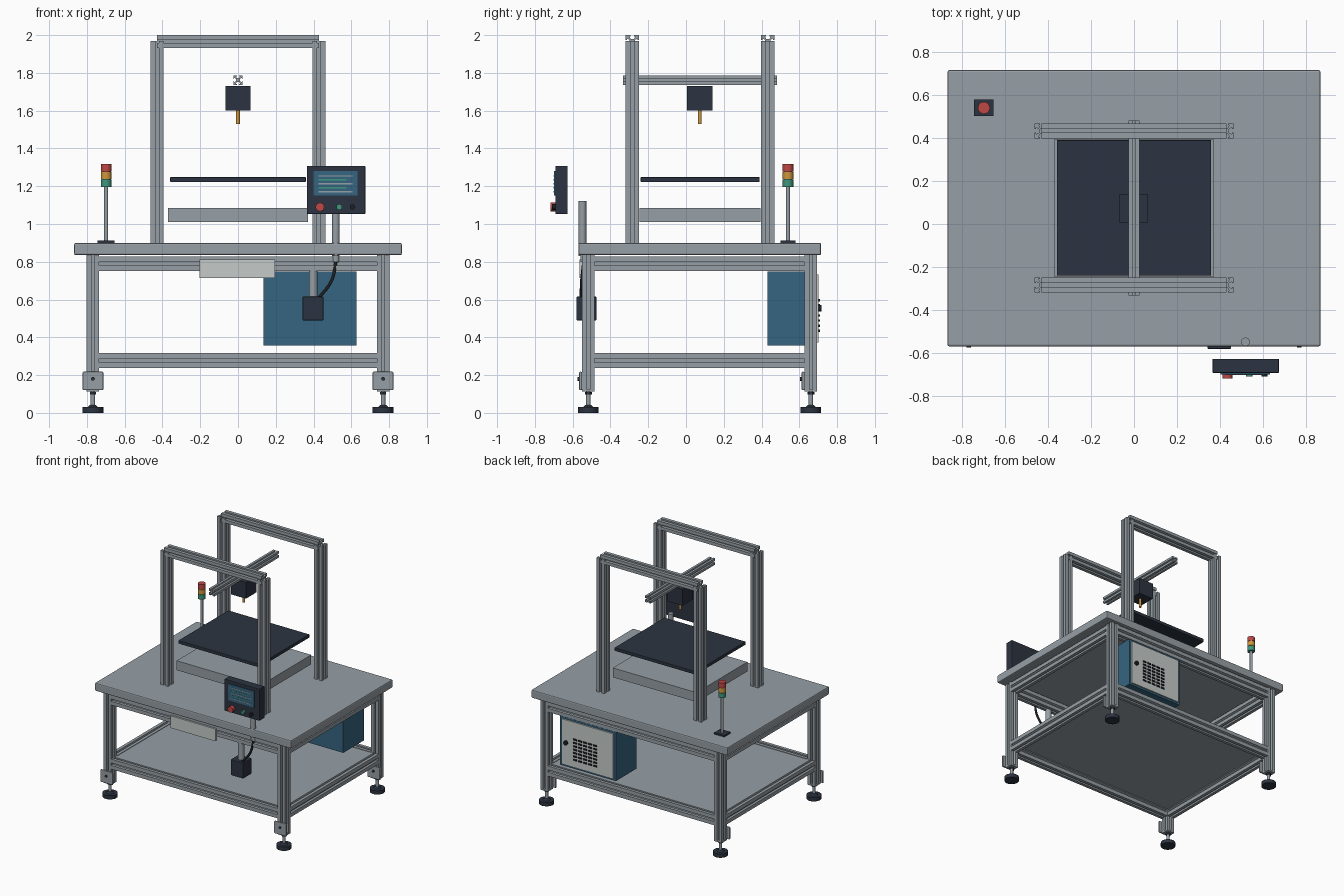
import bpy, bmesh, math
from mathutils import Vector, Matrix

if "Cube" in bpy.data.objects:
    bpy.data.objects.remove(bpy.data.objects["Cube"])


def material(name, r, g, b):
    m = bpy.data.materials.new(name)
    m.diffuse_color = (r, g, b, 1)
    m.use_nodes = True
    m.node_tree.nodes["Principled BSDF"].inputs["Base Color"].default_value = m.diffuse_color
    return m


ALU = material("aluminium grey", 0.31, 0.35, 0.38)
NAVY = material("dark navy", 0.025, 0.034, 0.052)
BLUE = material("cabinet blue", 0.036, 0.13, 0.22)
LIGHT = material("light grey", 0.56, 0.60, 0.59)
RED = material("signal red", 0.52, 0.065, 0.06)
AMBER = material("amber", 0.62, 0.31, 0.045)
GREEN = material("signal green", 0.05, 0.31, 0.20)
BLACK = material("rubber black", 0.012, 0.014, 0.018)
CY = 0.073  # centre line of the bench in y


def finish(name, bm, mat, smooth=False):
    bmesh.ops.recalc_face_normals(bm, faces=bm.faces)
    me = bpy.data.meshes.new(name)
    bm.to_mesh(me)
    bm.free()
    me.materials.append(mat)
    if smooth:
        for p in me.polygons:
            p.use_smooth = True
        me.set_sharp_from_angle(angle=math.radians(35))
    ob = bpy.data.objects.new(name, me)
    bpy.context.collection.objects.link(ob)
    return ob


def box(name, x, y, z, mat, bevel=0.0):
    """Box from three (low, high) ranges."""
    bm = bmesh.new()
    size = [r[1] - r[0] for r in (x, y, z)]
    mid = [(r[0] + r[1]) / 2 for r in (x, y, z)]
    bmesh.ops.create_cube(bm, size=1, matrix=Matrix.Translation(mid) @ Matrix.Diagonal((*size, 1)))
    ob = finish(name, bm, mat)
    if bevel:
        mod = ob.modifiers.new("edge", "BEVEL")
        mod.width, mod.segments = bevel, 2
    return ob


def aim(a, b):
    d = Vector(b) - Vector(a)
    return d.length, Matrix.Translation((Vector(a) + Vector(b)) / 2) @ d.to_track_quat("Z", "Y").to_matrix().to_4x4()


def rod(name, a, b, r, mat, r2=None, sides=24):
    length, mtx = aim(a, b)
    bm = bmesh.new()
    bmesh.ops.create_cone(bm, cap_ends=True, segments=sides, radius1=r, radius2=r if r2 is None else r2,
                          depth=length, matrix=mtx)
    return finish(name, bm, mat, True)


def extrusion(name, axis, x, y, z, mat=ALU):
    """T-slotted bar filling the given ranges, running along axis 0, 1 or 2."""
    ranges = (x, y, z)
    u, v = [i for i in range(3) if i != axis]
    side = [(1, 1), (.25, 1), (.25, .8), (.45, .8), (.25, .4),
            (-.25, .4), (-.45, .8), (-.25, .8), (-.25, 1)]
    outline = []
    for k in range(4):
        c, s = round(math.cos(k * math.pi / 2)), round(math.sin(k * math.pi / 2))
        outline += [(px * c - py * s, px * s + py * c) for px, py in side]
    bm = bmesh.new()
    verts = []
    for pu, pv in outline:
        co = [0, 0, 0]
        co[axis] = ranges[axis][0]
        for i, p in ((u, pu), (v, pv)):
            lo, hi = ranges[i]
            co[i] = (lo + hi) / 2 + p * (hi - lo) / 2
        verts.append(bm.verts.new(co))
    face = bm.faces.new(verts)
    new = bmesh.ops.extrude_face_region(bm, geom=[face])["geom"]
    shift = Vector((0, 0, 0))
    shift[axis] = ranges[axis][1] - ranges[axis][0]
    bmesh.ops.translate(bm, vec=shift, verts=[g for g in new if isinstance(g, bmesh.types.BMVert)])
    return finish(name, bm, mat)


def around(c, h):
    return (c - h, c + h)


# bench: worktop, legs, feet
box("worktop", around(0, .867), around(CY, .642), (.835, .90), ALU, .008)
LX, LYS, LH = .768, (-.517, .661), .033
for sx in (-1, 1):
    for ly in LYS:
        lx = sx * LX
        extrusion("leg", 2, around(lx, LH), around(ly, LH), (.12, .835))
        box("foot_bracket", around(lx, .055), (ly - LH - .016, ly - LH), (.12, .218), ALU, .006)
        box("foot_mount", around(lx, LH), around(ly, LH), (.112, .124), ALU)
        rod("bracket_bolt", (lx, ly - LH - .024, .18), (lx, ly - LH - .014, .18), .01, NAVY, sides=12)
        rod("foot_stem", (lx, ly, .03), (lx, ly, .115), .012, ALU)
        rod("foot_nut", (lx, ly, .097), (lx, ly, .11), .019, NAVY, sides=6)
        rod("foot_collar", (lx, ly, .028), (lx, ly, .042), .03, NAVY, .016)
        rod("foot_pad", (lx, ly, 0), (lx, ly, .03), .055, NAVY)

# bench: upper and lower rails, shelf
for name, z in (("upper_rail", (.75, .828)), ("lower_rail", (.238, .318))):
    for ly in LYS:
        extrusion(name, 0, around(0, LX - LH), around(ly, LH), z)
    for sx in (-1, 1):
        extrusion(name, 1, around(sx * LX, LH), (LYS[0] + LH, LYS[1] - LH), z)
box("shelf", around(0, LX - LH + .01), (LYS[0] + .02, LYS[1] - .02), (.296, .314), ALU)

# two portal frames and the bridge between them
for gy in (CY - .357, CY + .36):
    for sx in (-1, 1):
        extrusion("portal_post", 2, around(sx * .428, .034), around(gy, .035), (.90, 1.97))
    extrusion("portal_beam", 0, around(0, .43), around(gy, .035), (1.933, 2.0))
extrusion("bridge_beam", 1, around(0, .025), (-.333, .482), (1.737, 1.787))

# tool head and nozzle
box("tool_head", around(-.001, .066), around(CY, .067), (1.6, 1.73), NAVY)
rod("nozzle", (0, CY, 1.53), (0, CY, 1.6), .01, AMBER)

# bed and its base
box("bed_plate", around(0, .359), (-.24, .39), (1.222, 1.248), NAVY, .003)
box("bed_base", around(0, .37), (-.246, .395), (1.01, 1.085), ALU)

# signal tower
tx, ty = -.698, .54
box("tower_base", around(tx, .045), around(ty, .039), (.90, .912), NAVY)
rod("tower_pole", (tx, ty, .91), (tx, ty, 1.2), .011, ALU)
for i, m in enumerate((GREEN, AMBER, RED)):
    z = 1.197 + i * .041
    rod("tower_lamp", (tx, ty, z), (tx, ty, z + .038), .028, m)
    if i:
        rod("tower_spacer", (tx, ty, z - .004), (tx, ty, z + .001), .025, BLACK)

# control panel with screen and buttons
box("panel_case", (.365, .674), (-.692, -.627), (1.053, 1.307), NAVY, .004)
box("panel_screen", (.401, .632), (-.699, -.691), (1.15, 1.28), BLUE)
for i in range(5):
    x1 = .605 if i % 2 == 0 else .575
    box("screen_line", (.425, x1), (-.701, -.698), around(1.255 - i * .021, .003), GREEN if i % 2 else ALU)
for x, r, y, m in ((.434, .023, -.718, RED), (.536, .015, -.71, GREEN), (.606, .014, -.71, BLACK)):
    rod("panel_button", (x, y, 1.09), (x, -.69, 1.09), r, m)
rod("panel_post", (.518, -.548, .83), (.518, -.548, 1.122), .02, ALU)
rod("cable_gland", (.518, -.54, .80), (.518, -.54, .836), .019, ALU)

# hanging junction box with cable
box("junction_box", (.342, .452), (-.58, -.475), (.49, .615), NAVY, .003)
rod("junction_stem", (.398, -.528, .60), (.398, -.528, .755), .023, ALU)
curve = bpy.data.curves.new("panel_cable", "CURVE")
curve.dimensions = "3D"
curve.bevel_depth, curve.bevel_resolution = .009, 2
path = curve.splines.new("BEZIER")
path.bezier_points.add(2)
for bp, co in zip(path.bezier_points, ((.52, -.54, .81), (.495, -.552, .70), (.425, -.555, .605))):
    bp.co = co
    bp.handle_left_type = bp.handle_right_type = "AUTO"
curve.materials.append(BLACK)
bpy.context.collection.objects.link(bpy.data.objects.new("panel_cable", curve))

# label plate on the front rail
box("front_plate", (-.203, .197), (-.564, -.549), (.715, .812), LIGHT)

# electrical cabinet with vented door at the back
box("cabinet", (.135, .627), (.432, .692), (.357, .748), BLUE)
box("cabinet_door", (.152, .610), (.690, .702), (.372, .733), LIGHT)
for row in range(7):
    for col in range(5):
        box("door_vent", around(.31 + col * .044, .016), (.70, .709), around(.435 + row * .027, .006), BLACK)
rod("door_knob", (.567, .70, .553), (.567, .717, .553), .017, BLACK)
